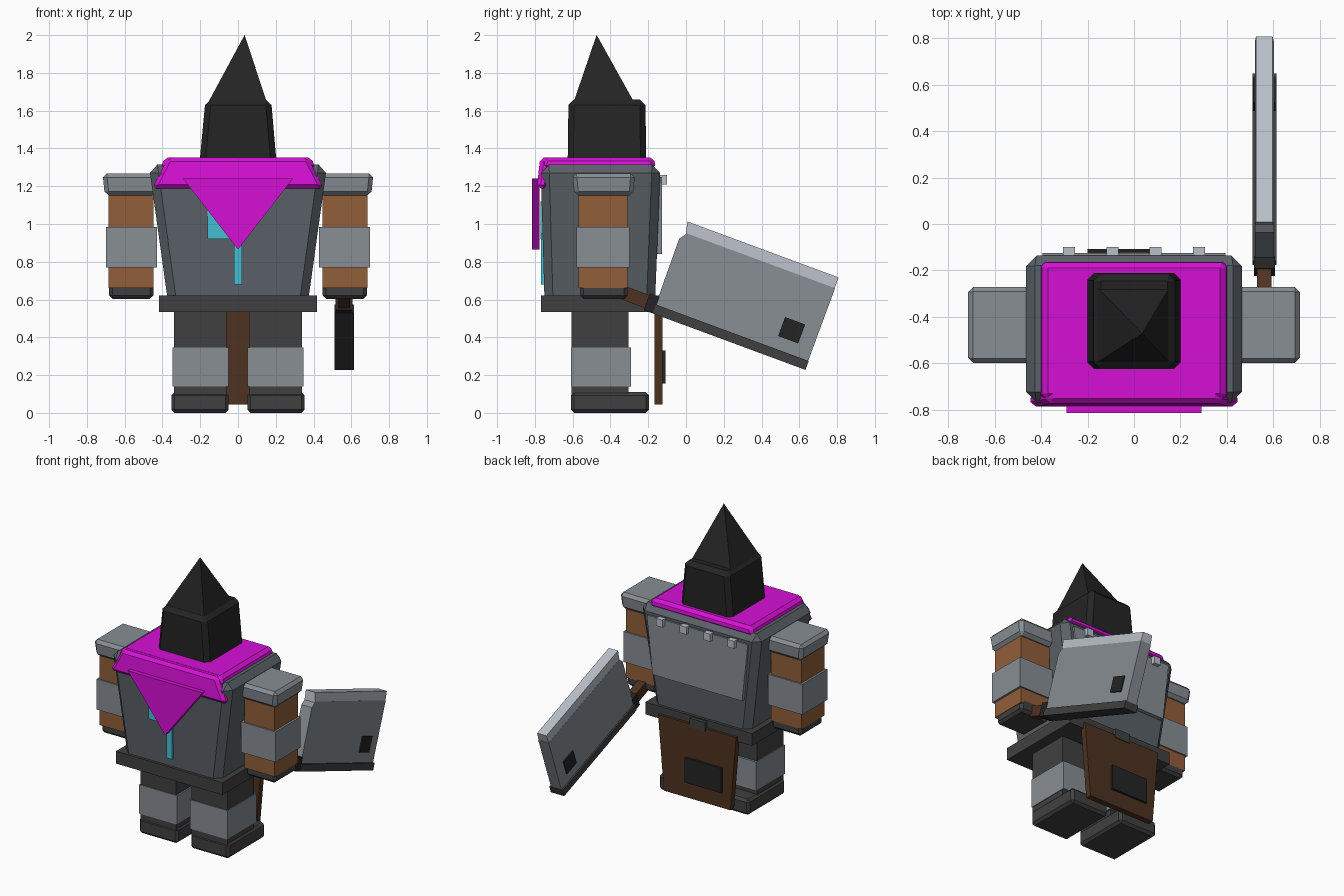
import bpy, bmesh, math
from mathutils import Matrix, Vector

if "Cube" in bpy.data.objects:
    bpy.data.objects.remove(bpy.data.objects["Cube"])


def material(name, rgb):
    m = bpy.data.materials.new(name)
    lin = [((c / 255 + 0.055) / 1.055) ** 2.4 if c > 10 else c / 255 / 12.92 for c in rgb]
    m.diffuse_color = (*lin, 1)
    m.use_nodes = True
    m.node_tree.nodes["Principled BSDF"].inputs["Base Color"].default_value = m.diffuse_color
    return m


MAGENTA = material("magenta cloth", (214, 16, 214))
TORSO = material("slate metal", (90, 97, 103))
ARMOR = material("grey armour", (135, 142, 148))
LIGHT = material("light steel", (186, 192, 201))
DARK = material("charcoal", (64, 64, 64))
BLACK = material("black", (36, 36, 36))
SKIN = material("brown", (146, 94, 58))
LEATHER = material("dark leather", (78, 50, 32))
CYAN = material("cyan", (70, 190, 212))


def finish(name, bm, mat, bevel=0.0, matrix=None):
    bmesh.ops.recalc_face_normals(bm, faces=bm.faces)
    if bevel:
        bmesh.ops.bevel(bm, geom=bm.edges[:], offset=bevel, segments=1,
                        affect='EDGES', profile=0.5, clamp_overlap=True)
    if matrix:
        bm.transform(matrix)
    me = bpy.data.meshes.new(name)
    bm.to_mesh(me)
    bm.free()
    me.materials.append(mat)
    ob = bpy.data.objects.new(name, me)
    bpy.context.collection.objects.link(ob)
    return ob


def block(name, mat, lo, z0, z1, hi=None, bevel=0.0, matrix=None):
    """Box or frustum; lo / hi are (x0, x1, y0, y1) at the bottom and top."""
    bm = bmesh.new()
    rings = []
    for (x0, x1, y0, y1), z in ((lo, z0), (hi or lo, z1)):
        rings.append([bm.verts.new((x, y, z)) for x, y in
                      ((x0, y0), (x1, y0), (x1, y1), (x0, y1))])
    a, b = rings
    bm.faces.new(a)
    bm.faces.new(b)
    for i in range(4):
        j = (i + 1) % 4
        bm.faces.new((a[i], a[j], b[j], b[i]))
    return finish(name, bm, mat, bevel, matrix)


def prism(name, mat, pts, axis, t0, t1, matrix=None):
    """Extrude a 2D outline: axis 'x' takes (y, z) points, axis 'y' takes (x, z)."""
    bm = bmesh.new()

    def ring(t):
        return [bm.verts.new((t, p, q) if axis == 'x' else (p, t, q)) for p, q in pts]
    a, b = ring(t0), ring(t1)
    bm.faces.new(a)
    bm.faces.new(b)
    for i in range(len(pts)):
        j = (i + 1) % len(pts)
        bm.faces.new((a[i], a[j], b[j], b[i]))
    return finish(name, bm, mat, 0, matrix)


def mirrored(name, mat, lo, z0, z1, hi=None, bevel=0.0):
    """Right part plus its mirror image across x = 0."""
    def flip(r):
        return (-r[1], -r[0], r[2], r[3])
    block(name + "_right", mat, lo, z0, z1, hi, bevel)
    block(name + "_left", mat, flip(lo), z0, z1, flip(hi) if hi else None, bevel)


# Legs
mirrored("foot", DARK, (0.05, 0.352, -0.61, -0.195), 0.0, 0.11, bevel=0.017)
mirrored("leg", DARK, (0.06, 0.34, -0.605, -0.305), 0.09, 0.56)
mirrored("shin_guard", ARMOR, (0.05, 0.346, -0.61, -0.29), 0.14, 0.345)

# Arms
mirrored("arm", SKIN, (0.448, 0.685, -0.57, -0.31), 0.66, 1.18)
mirrored("forearm_guard", ARMOR, (0.43, 0.70, -0.58, -0.30), 0.77, 0.985)
mirrored("shoulder_pad", ARMOR, (0.435, 0.705, -0.59, -0.28), 1.15, 1.268,
         (0.41, 0.717, -0.602, -0.27), 0.022)
mirrored("hand", DARK, (0.448, 0.682, -0.56, -0.31), 0.603, 0.70, bevel=0.018)

# Torso and belt
block("torso", TORSO, (-0.367, 0.367, -0.748, -0.165), 0.56, 1.315,
      (-0.472, 0.472, -0.77, -0.135), 0.045)
block("belt", DARK, (-0.417, 0.417, -0.768, -0.142), 0.535, 0.622)
block("belt_clasp", DARK, (-0.065, 0.055, -0.15, -0.118), 0.55, 0.615)

# Back plate with rivets
prism("back_plate", ARMOR, [(-0.35, 0.84), (0.35, 0.84), (0.395, 1.25), (-0.395, 1.25)],
      'y', -0.17, -0.126)
for i, x in enumerate((-0.28, -0.093, 0.093, 0.28)):
    block(f"rivet_{i + 1}", LIGHT, (x - 0.026, x + 0.026, -0.14, -0.10), 1.208, 1.26)

# Hanging leather apron with dark patch
prism("apron", LEATHER, [(-0.26, 0.045), (0.26, 0.045), (0.305, 0.57), (-0.305, 0.57)],
      'y', -0.166, -0.124)
block("apron_patch", BLACK, (-0.2, 0.088, -0.13, -0.108), 0.155, 0.33)

# Cyan chest mark
block("chest_mark", CYAN, (-0.162, -0.01, -0.77, -0.74), 0.92, 1.12)
block("chest_stripe", CYAN, (-0.022, 0.022, -0.768, -0.735), 0.68, 0.95)

# Magenta cape: top slab, front lip and hanging point
block("cape_top", MAGENTA, (-0.41, 0.41, -0.76, -0.16), 1.29, 1.353,
      (-0.39, 0.39, -0.75, -0.17), 0.02)
block("cape_lip", MAGENTA, (-0.455, 0.455, -0.79, -0.735), 1.188, 1.352,
      (-0.37, 0.37, -0.772, -0.70), 0.02)
prism("cape_point", MAGENTA, [(-0.292, 1.242), (0, 0.865), (0.292, 1.242)],
      'y', -0.815, -0.775)

# Hood and spike
block("hood", BLACK, (-0.207, 0.207, -0.627, -0.21), 1.29, 1.66,
      (-0.172, 0.175, -0.622, -0.215), 0.03)
block("hood_spike", BLACK, (-0.157, 0.152, -0.595, -0.275), 1.645, 2.0,
      (0.0345, 0.0355, -0.4735, -0.4725))

# Cleaver, built flat in its own (length, height) frame then tilted down 20 degrees
TILT = Matrix.Translation((0.562, -0.177, 0.527)) @ Matrix.Rotation(math.radians(-20.3), 4, 'X')
prism("blade", ARMOR, [(0, 0.02), (0.86, 0.02), (0.86, 0.46), (0.025, 0.46), (-0.005, 0.42)],
      'x', -0.041, 0.041, TILT)
block("blade_edge", LIGHT, (-0.041, 0.041, 0.02, 0.858), 0.45, 0.52,
      (-0.036, 0.036, 0.005, 0.858), matrix=TILT)
block("blade_spine", DARK, (-0.052, 0.052, 0.0, 0.863), 0.0, 0.05, matrix=TILT)
block("blade_patch", BLACK, (-0.049, 0.049, 0.665, 0.778), 0.118, 0.225, matrix=TILT)
block("handle", LEATHER, (-0.031, 0.031, -0.3, -0.03), 0.012, 0.085, matrix=TILT)
block("ferrule", BLACK, (-0.045, 0.045, -0.05, 0.005), 0.0, 0.095, matrix=TILT)
